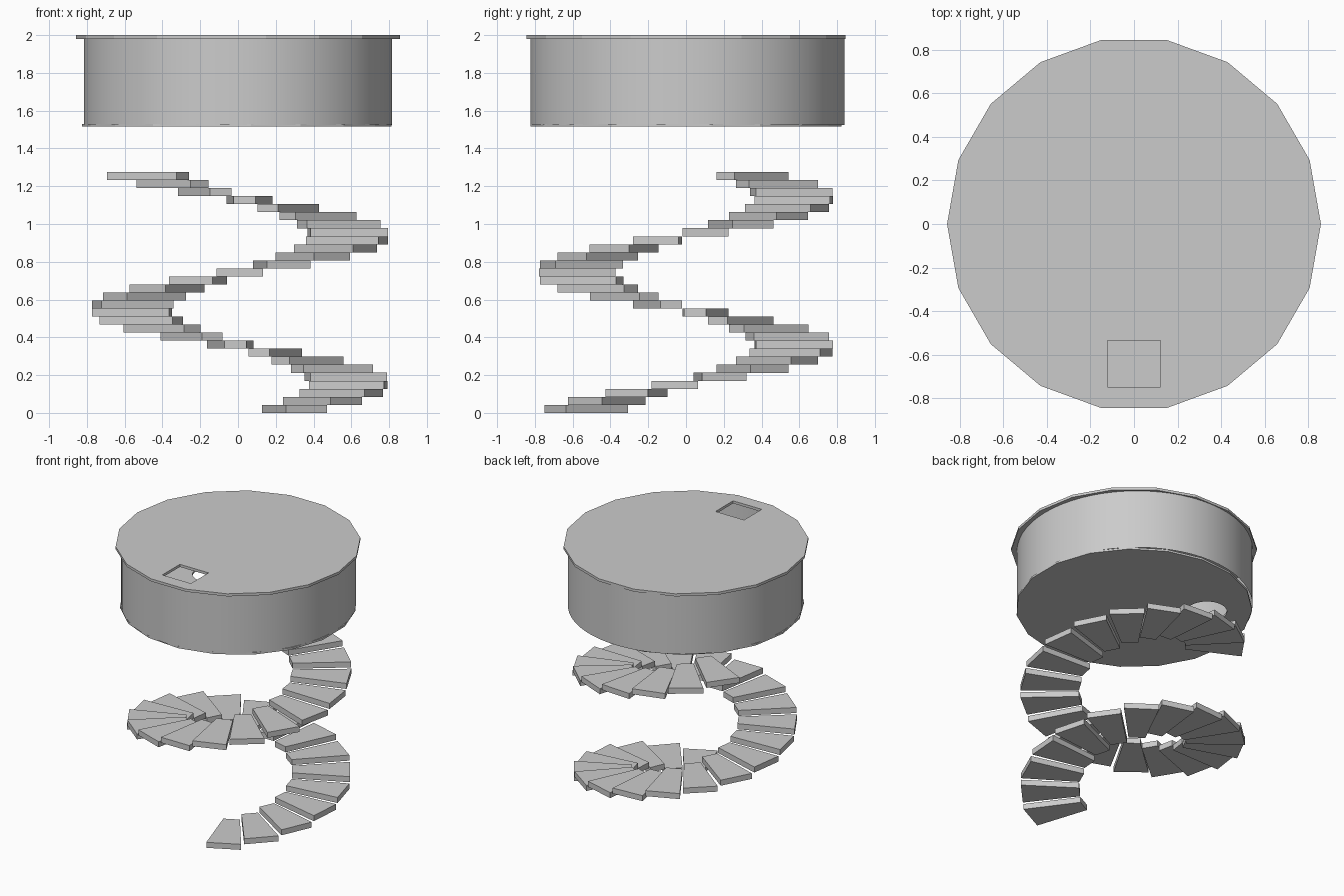
import bpy, bmesh
from math import radians, cos, sin, pi

if "Cube" in bpy.data.objects:
    bpy.data.objects.remove(bpy.data.objects["Cube"])


def make_object(name, bm):
    bmesh.ops.recalc_face_normals(bm, faces=bm.faces)
    mesh = bpy.data.meshes.new(name)
    bm.to_mesh(mesh)
    bm.free()
    obj = bpy.data.objects.new(name, mesh)
    bpy.context.collection.objects.link(obj)
    return obj


def add_prism(bm, points, z0, z1):
    low = [bm.verts.new((x, y, z0)) for x, y in points]
    high = [bm.verts.new((x, y, z1)) for x, y in points]
    bm.faces.new(low[::-1])
    bm.faces.new(high)
    n = len(points)
    for i in range(n):
        j = (i + 1) % n
        bm.faces.new((low[i], low[j], high[j], high[i]))


def ring(n, rx, ry=None, cx=0, cy=0, start=0.0):
    ry = rx if ry is None else ry
    return [(cx + rx * cos(start + 2 * pi * i / n),
             cy + ry * sin(start + 2 * pi * i / n)) for i in range(n)]


def prism(name, points, z0, z1):
    bm = bmesh.new()
    add_prism(bm, points, z0, z1)
    return make_object(name, bm)


def cut(obj, cutter):
    mod = obj.modifiers.new("opening", 'BOOLEAN')
    mod.operation = 'DIFFERENCE'
    mod.solver = 'EXACT'
    mod.object = cutter
    cutter.hide_render = True
    bpy.context.view_layer.objects.active = obj
    bpy.ops.object.modifier_apply(modifier=mod.name)
    bpy.data.objects.remove(cutter)


# Spiral of separate wedge steps, climbing counter-clockwise
STEPS, RISE, PITCH, HALF = 30, 0.0425, 19.58, 9.0
bm = bmesh.new()
for i in range(STEPS):
    a = -62.9 + PITCH * i
    corners = [(0.375, a - HALF), (0.784, a - HALF), (0.784, a + HALF), (0.375, a + HALF)]
    pts = [(0.01 + r * cos(radians(t)), -0.003 + r * sin(radians(t))) for r, t in corners]
    add_prism(bm, pts, i * RISE, (i + 1) * RISE)
make_object("spiral_steps", bm)

# Room floor with a round opening over the last step
floor = prism("room_floor", ring(19, 0.825, start=pi), 1.515, 1.53)
cut(floor, prism("floor_cutter", ring(32, 0.14, cx=-0.42, cy=0.29), 1.4, 1.6))

# Room roof with a square hatch near the front
roof = prism("room_roof", ring(18, 0.857), 1.98, 2.0)
hatch = [(-0.122, -0.747), (0.122, -0.747), (0.122, -0.533), (-0.122, -0.533)]
cut(roof, prism("roof_cutter", hatch, 1.9, 2.1))

# Hollow round wall, smooth shaded
bm = bmesh.new()
pts = ring(64, 0.815, 0.831, cy=0.008)
low = [bm.verts.new((x, y, 1.525)) for x, y in pts]
high = [bm.verts.new((x, y, 1.985)) for x, y in pts]
for i in range(len(pts)):
    j = (i + 1) % len(pts)
    bm.faces.new((low[i], low[j], high[j], high[i])).smooth = True
make_object("room_wall", bm)
